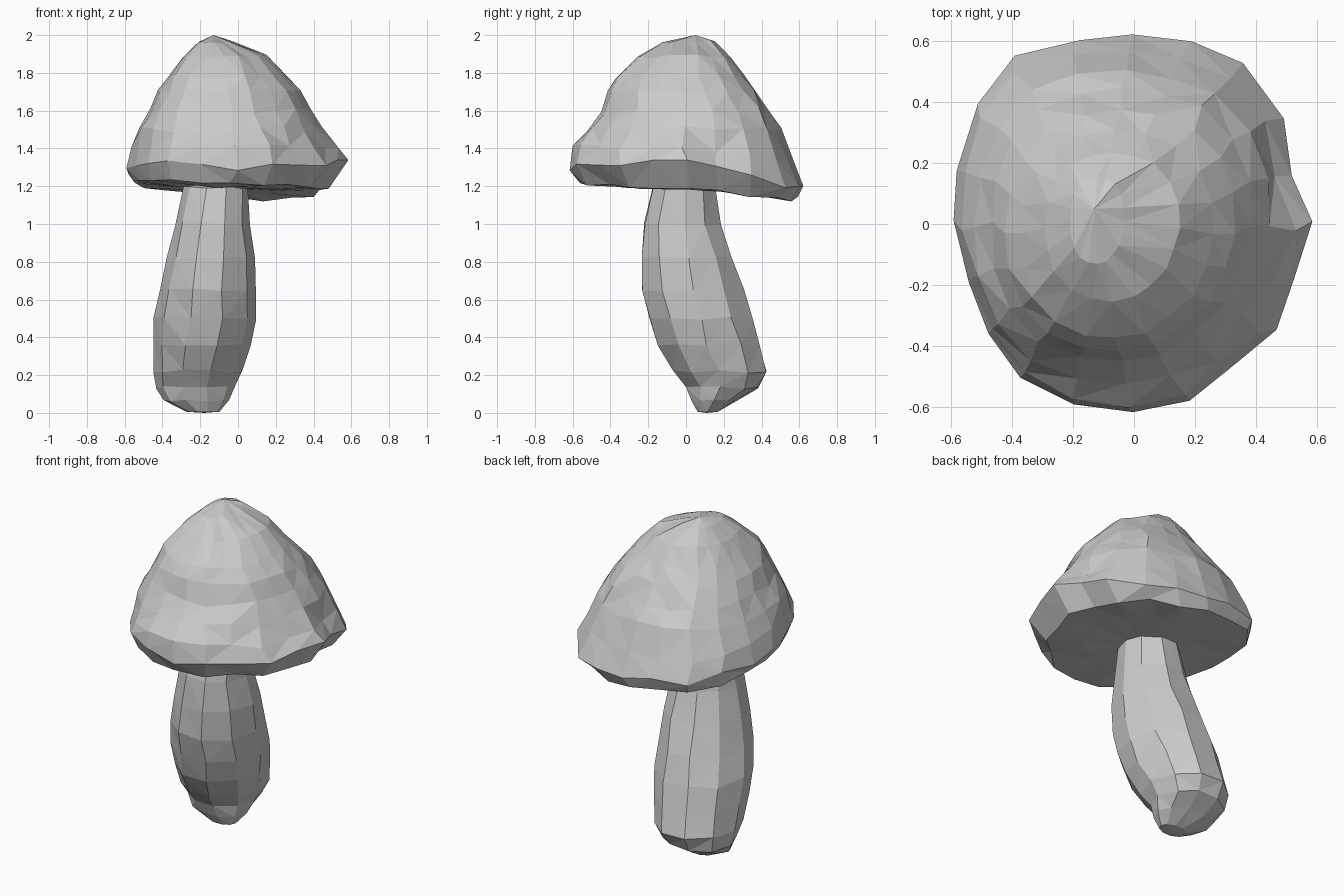
import bpy, bmesh, math, random
random.seed(11)


def loft(name, rings, start, end):
    """Skin a stack of rings and close both ends with a fan to a tip point."""
    bm = bmesh.new()
    rows = [[bm.verts.new(p) for p in ring] for ring in rings]
    a, b = bm.verts.new(start), bm.verts.new(end)
    n = len(rows[0])
    for i in range(n):
        j = (i + 1) % n
        for lo, hi in zip(rows, rows[1:]):
            bm.faces.new((lo[i], lo[j], hi[j], hi[i]))
        bm.faces.new((a, rows[0][j], rows[0][i]))
        bm.faces.new((b, rows[-1][i], rows[-1][j]))
    bmesh.ops.triangulate(bm, faces=bm.faces[:])
    bmesh.ops.recalc_face_normals(bm, faces=bm.faces[:])
    mesh = bpy.data.meshes.new(name)
    bm.to_mesh(mesh)
    bm.free()
    obj = bpy.data.objects.new(name, mesh)
    bpy.context.collection.objects.link(obj)
    return obj


def ring(x0, x1, y0, y1, z_front, z_back, shape, jitter=0.0, rough=0.0, right=0.0, left=0.0):
    """Ring fitted to x/y extents, tilted, lifted at its sides, with hand-cut wobble."""
    n = len(shape)
    pts = []
    for i, r in enumerate(shape):
        t = 2 * math.pi * (i + random.uniform(-6, 6) * jitter) / n
        r *= 1 + random.uniform(-0.8, 0.8) * jitter
        u, v = r * math.cos(t), r * math.sin(t)
        z = z_front + (z_back - z_front) * (v + 1) / 2 + random.uniform(-1, 1) * rough
        z += right * max(0, math.cos(t)) ** 5 + left * max(0, -math.cos(t + 0.3)) ** 0.6
        pts.append(((x0 + x1) / 2 + u * (x1 - x0) / 2,
                    (y0 + y1) / 2 + v * (y1 - y0) / 2, z))
    return pts


# Bent ten-sided stem: x0, x1, y0, y1, z
stem = [
    (-0.27, -0.10, 0.06, 0.17, 0.006),
    (-0.39, -0.05, 0.025, 0.275, 0.07),
    (-0.43, -0.02, -0.005, 0.385, 0.13),
    (-0.445, 0.02, -0.075, 0.435, 0.22),
    (-0.44, 0.06, -0.16, 0.40, 0.36),
    (-0.44, 0.09, -0.20, 0.36, 0.50),
    (-0.41, 0.09, -0.24, 0.31, 0.65),
    (-0.37, 0.085, -0.24, 0.25, 0.82),
    (-0.33, 0.06, -0.225, 0.19, 1.00),
    (-0.285, 0.05, -0.18, 0.16, 1.19),
]
loft("stem",
     [ring(x0, x1, y0, y1, z, z, [1.02] * 10, 0.012 if k else 0, 0.01 if k else 0)
      for k, (x0, x1, y0, y1, z) in enumerate(stem)],
     (-0.18, 0.11, 0.0), (-0.12, 0.0, 1.24))

# Irregular cap outline, one radius every 18 degrees
outline = [r / 0.6 for r in (
    0.595, 0.55, 0.61, 0.63, 0.62, 0.62, 0.63, 0.675, 0.655, 0.61,
    0.595, 0.583, 0.6, 0.62, 0.615, 0.61, 0.605, 0.56, 0.585, 0.555)]
dome = [0.5 + 0.5 * r for r in outline]
dome[1:4] = [1.03, 1.06, 1.06]
dome[11:15] = [1.02, 1.06, 1.07, 1.03]

# Cap, underside to crown: x0, x1, y0, y1, z front, z back, jitter, rough, right, left
cap = [
    (-0.33, 0.27, -0.32, 0.32, 1.195, 1.16, 0.01, 0.006, 0, 0.025),
    (-0.56, 0.49, -0.55, 0.57, 1.21, 1.125, 0.012, 0.01, 0.02, 0.06),
    (-0.59, 0.59, -0.61, 0.605, 1.30, 1.20, 0.014, 0.025, 0.075, 0.05),
    (-0.565, 0.53, -0.585, 0.555, 1.41, 1.34, 0.014, 0.02, 0.02, 0.015),
    (-0.52, 0.45, -0.52, 0.50, 1.50, 1.50, 0.014, 0.018, 0, 0),
    (-0.47, 0.39, -0.445, 0.44, 1.60, 1.60, 0.014, 0.018, 0, 0),
    (-0.425, 0.335, -0.41, 0.365, 1.70, 1.70, 0.014, 0.015, 0, 0),
    (-0.375, 0.26, -0.37, 0.30, 1.78, 1.78, 0.014, 0.012, 0, 0),
    (-0.29, 0.15, -0.25, 0.23, 1.885, 1.89, 0.014, 0.01, 0, 0),
    (-0.21, -0.03, -0.13, 0.15, 1.96, 1.97, 0.01, 0.005, 0, 0),
]
loft("cap",
     [ring(*c[:6], outline if c[4] < 1.45 else dome, *c[6:]) for c in cap],
     (-0.08, 0.0, 1.19), (-0.13, 0.05, 2.0))
